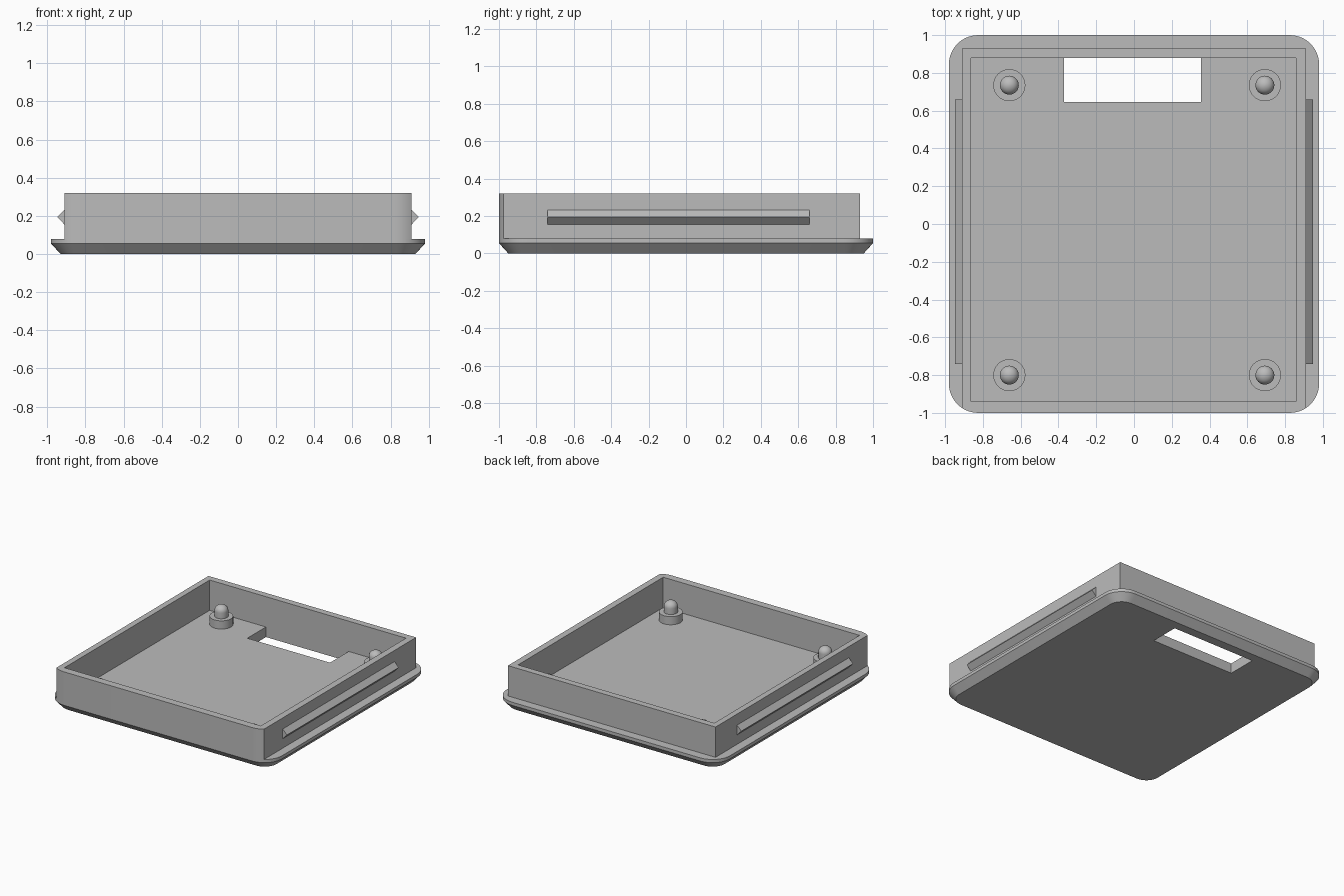
import bpy, bmesh, math

cube = bpy.data.objects.get("Cube")
if cube:
    bpy.data.objects.remove(cube, do_unlink=True)

grey = bpy.data.materials.new("plain grey")
grey.use_nodes = True
colour = (0.5, 0.5, 0.5, 1)
grey.diffuse_color = colour
grey.node_tree.nodes["Principled BSDF"].inputs["Base Color"].default_value = colour

HALF_X, RADIUS = 0.98, 0.155
WALL_X, WALL_BACK = 0.91, 0.93
FLOOR, TOP = 0.08, 0.32


def rounded_outline(inset=0.0, steps=10):
    """Rounded rectangle, counter-clockwise from the right back corner."""
    r = RADIUS - inset
    cx, cy = HALF_X - RADIUS, 1 - RADIUS
    points = []
    for i, (sx, sy) in enumerate([(1, 1), (-1, 1), (-1, -1), (1, -1)]):
        for k in range(steps + 1):
            a = math.pi / 2 * (i + k / steps)
            points.append((sx * cx + r * math.cos(a), sy * cy + r * math.sin(a)))
    return points


def loft(name, layers):
    """Closed solid through (outline, z) layers of equal point count."""
    bm = bmesh.new()
    rings = [[bm.verts.new((x, y, z)) for x, y in outline] for outline, z in layers]
    bm.faces.new(rings[0][::-1])
    bm.faces.new(rings[-1])
    n = len(rings[0])
    for low, high in zip(rings, rings[1:]):
        for i in range(n):
            j = (i + 1) % n
            bm.faces.new((low[i], low[j], high[j], high[i]))
    bmesh.ops.recalc_face_normals(bm, faces=bm.faces)
    return make_object(name, bm)


def make_object(name, bm):
    mesh = bpy.data.meshes.new(name)
    bm.to_mesh(mesh)
    bm.free()
    mesh.materials.append(grey)
    obj = bpy.data.objects.new(name, mesh)
    bpy.context.collection.objects.link(obj)
    return obj


def select(obj):
    bpy.ops.object.select_all(action='DESELECT')
    obj.select_set(True)
    bpy.context.view_layer.objects.active = obj


def smooth(obj, degrees=30):
    select(obj)
    bpy.ops.object.shade_smooth_by_angle(angle=math.radians(degrees))


def cut_box(obj, x0, x1, y0, y1):
    """Cut a vertical rectangular hole right through an object."""
    outline = [(x0, y0), (x1, y0), (x1, y1), (x0, y1)]
    cutter = loft("cutter", [(outline, -0.5), (outline, 0.8)])
    cutter.hide_render = True
    mod = obj.modifiers.new("opening", 'BOOLEAN')
    mod.operation, mod.solver, mod.object = 'DIFFERENCE', 'EXACT', cutter
    select(obj)
    bpy.ops.object.modifier_apply(modifier=mod.name)
    bpy.data.objects.remove(cutter, do_unlink=True)


# Chamfered base plate with a rectangular opening near the back
plate = loft("base_plate", [(rounded_outline(0.05), 0),
                            (rounded_outline(), 0.055),
                            (rounded_outline(), FLOOR)])
cut_box(plate, -0.37, 0.355, 0.645, 0.878)
smooth(plate)

# Upright wall: its front follows the plate's rounded corners
drop = math.sqrt(RADIUS ** 2 - (WALL_X - HALF_X + RADIUS) ** 2)
corner_y = -(1 - RADIUS) - drop
front = [p for p in rounded_outline() if p[1] < corner_y and abs(p[0]) < WALL_X]
wall_outline = ([(WALL_X, WALL_BACK), (-WALL_X, WALL_BACK), (-WALL_X, corner_y)]
                + front + [(WALL_X, corner_y)])
wall = loft("rim_wall", [(wall_outline, FLOOR), (wall_outline, TOP)])
cut_box(wall, -0.863, 0.858, -0.94, 0.878)
smooth(wall)

# Triangular snap ridge on each side
for side, name in ((1, "left_snap_ridge"), (-1, "right_snap_ridge")):
    bm = bmesh.new()
    ends = []
    for y in (-0.74, 0.66):
        ends.append([bm.verts.new((side * x, y, z)) for x, z in
                     ((WALL_X - 0.01, 0.155), (WALL_X, 0.155), (0.947, 0.194),
                      (WALL_X, 0.232), (WALL_X - 0.01, 0.232))])
    for end in ends:
        bm.faces.new(end)
    for i in range(5):
        j = (i + 1) % 5
        bm.faces.new((ends[0][i], ends[0][j], ends[1][j], ends[1][i]))
    bmesh.ops.recalc_face_normals(bm, faces=bm.faces)
    make_object(name, bm)


def turned_post(name, x, y, segments=32):
    """Collar and domed pin turned from one profile."""
    pin, shoulder, dome = 0.05, 0.19, 0.045
    profile = [(0.085, FLOOR - 0.01), (0.085, 0.145), (pin, 0.145)]
    for k in range(7):
        a = math.pi / 2 * k / 7
        profile.append((pin * math.cos(a), shoulder + dome * math.sin(a)))
    profile.append((0.003, shoulder + dome))
    layers = []
    for r, z in profile:
        ring = [(x + r * math.cos(math.tau * i / segments),
                 y + r * math.sin(math.tau * i / segments)) for i in range(segments)]
        layers.append((ring, z))
    smooth(loft(name, layers), 40)


# Four locating posts
for depth, y in (("front", -0.8), ("back", 0.735)):
    for side, x in (("right", -0.66), ("left", 0.693)):
        turned_post(f"{depth}_{side}_post", x, y)
